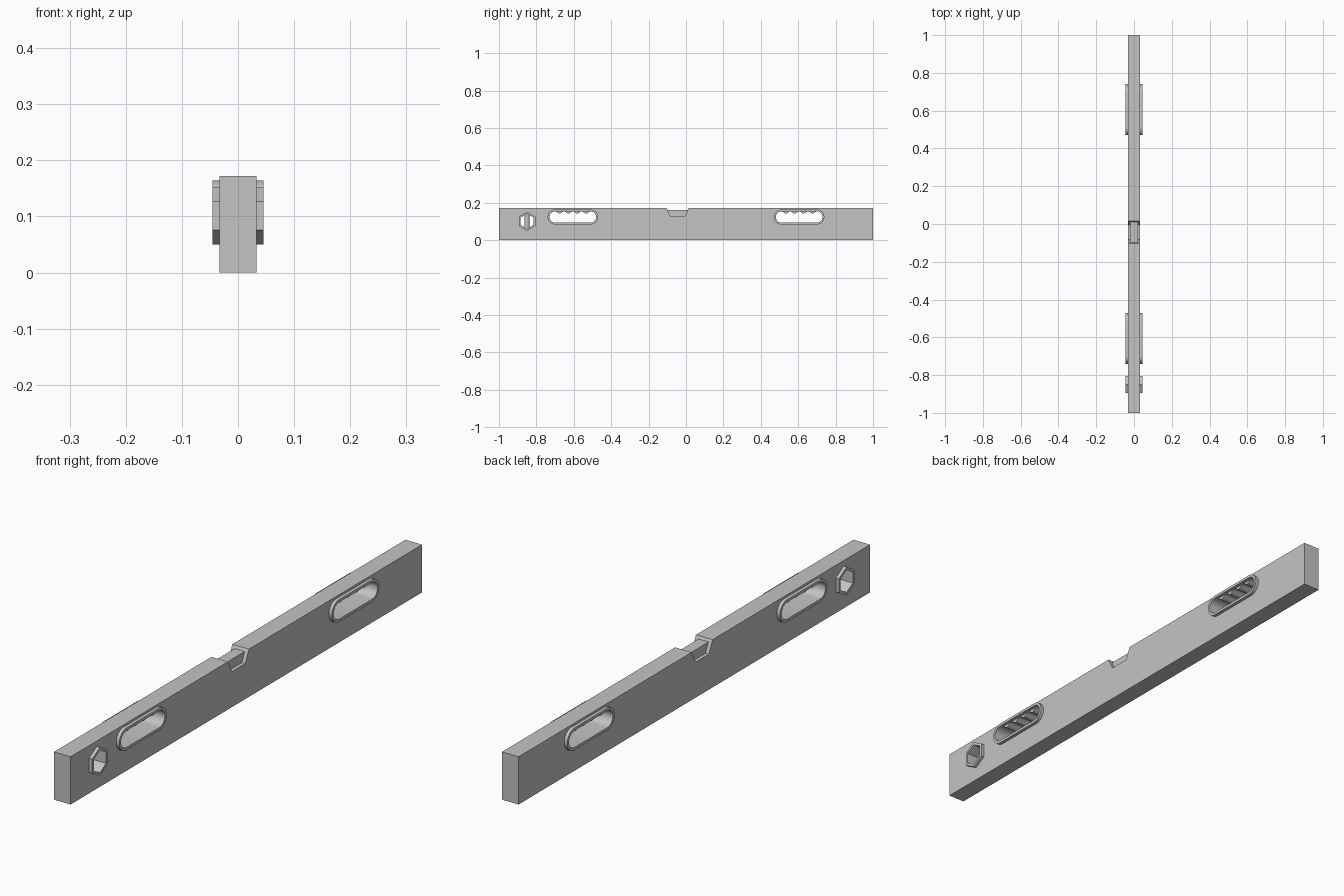
import bpy
from math import sin, cos, pi, radians
from mathutils import Matrix

cube = bpy.data.objects.get("Cube")
if cube:
    bpy.data.objects.remove(cube)

grey = bpy.data.materials.new("light_grey")
grey.use_nodes = True
colour = (0.55, 0.55, 0.55, 1)
grey.diffuse_color = colour
grey.node_tree.nodes["Principled BSDF"].inputs["Base Color"].default_value = colour

# Profiles are drawn in the (y, z) plane and extruded along x
SIDE = Matrix(((0, 0, 1, 0), (1, 0, 0, 0), (0, 1, 0, 0), (0, 0, 0, 1)))
BODY, RIM = 0.033, 0.045


def plate(name, outlines, half, x=0):
    """Extruded flat shape; outlines after the first are holes."""
    curve = bpy.data.curves.new(name, "CURVE")
    curve.dimensions = "2D"
    curve.fill_mode = "BOTH"
    curve.extrude = half
    for pts in outlines:
        s = curve.splines.new("POLY")
        s.points.add(len(pts) - 1)
        for p, (y, z) in zip(s.points, pts):
            p.co = (y, z, 0, 1)
        s.use_cyclic_u = True
    temp = bpy.data.objects.new(name + "_curve", curve)
    bpy.context.collection.objects.link(temp)
    bpy.context.view_layer.update()
    mesh = bpy.data.meshes.new_from_object(
        temp.evaluated_get(bpy.context.evaluated_depsgraph_get()))
    bpy.data.objects.remove(temp)
    mesh.transform(Matrix.Translation((x, 0, 0)) @ SIDE)
    mesh.materials.clear()
    mesh.materials.append(grey)
    obj = bpy.data.objects.new(name, mesh)
    bpy.context.collection.objects.link(obj)
    smooth(obj)
    return obj


def smooth(obj):
    bpy.ops.object.select_all(action="DESELECT")
    obj.select_set(True)
    bpy.context.view_layer.objects.active = obj
    bpy.ops.object.shade_smooth_by_angle(angle=radians(30))


def hexagon(r):
    return [(HEX_Y + r * sin(i * pi / 3), HEX_Z + r * cos(i * pi / 3)) for i in range(6)]


def slot(cy, r, wave=0.0):
    """Rounded slot, with finger bumps along its upper edge if wave is set."""
    pts = []
    for side in (1, -1):
        for i in range(13):
            a = side * pi / 2 - pi / 2 + pi / 2 * (1 - side) - pi / 2 + pi * i / 12
            a = (-pi / 2 if side == 1 else pi / 2) + pi * i / 12
            pts.append((cy + side * SLOT_HALF + r * cos(a), SLOT_Z + r * sin(a)))
        if side == 1 and wave:
            for i in range(1, 48):
                t = i / 48
                drop = wave * (1 - cos(2 * pi * 4 * t)) / 2
                pts.append((cy + SLOT_HALF * (1 - 2 * t), SLOT_Z + r - drop))
    return pts


HEX_Y, HEX_Z = -0.85, 0.101
SLOT_Y, SLOT_Z, SLOT_HALF = 0.605, 0.124, 0.095

# Long body with a top notch, two hand slots and a hexagonal window
outline = [(-1, 0), (1, 0), (1, 0.172), (0.015, 0.172), (-0.006, 0.128),
           (-0.083, 0.128), (-0.104, 0.172), (-1, 0.172)]
plate("level_body", [outline, hexagon(0.04), slot(-SLOT_Y, 0.03, 0.012),
                     slot(SLOT_Y, 0.03, 0.012)], BODY)

# Thin vial block standing in the notch
plate("top_vial", [[(-0.006, 0.126), (0.011, 0.162), (-0.1, 0.162), (-0.083, 0.126)]], 0.02)

# Raised rims on both sides
for label, sign in (("left", 1), ("right", -1)):
    x, half = sign * (BODY + RIM) / 2, (RIM - BODY) / 2
    plate(label + "_window_rim", [hexagon(0.051), hexagon(0.04)], half, x)
    for end, cy in (("front", -SLOT_Y), ("back", SLOT_Y)):
        plate(f"{label}_{end}_grip_rim", [slot(cy, 0.04), slot(cy, 0.03)], half, x)

# Upright vial inside the hexagonal window
bpy.ops.mesh.primitive_cylinder_add(vertices=24, radius=0.013, depth=0.09,
                                    location=(0, HEX_Y, HEX_Z))
vial = bpy.context.object
vial.name = "plumb_vial"
vial.data.materials.append(grey)
smooth(vial)
